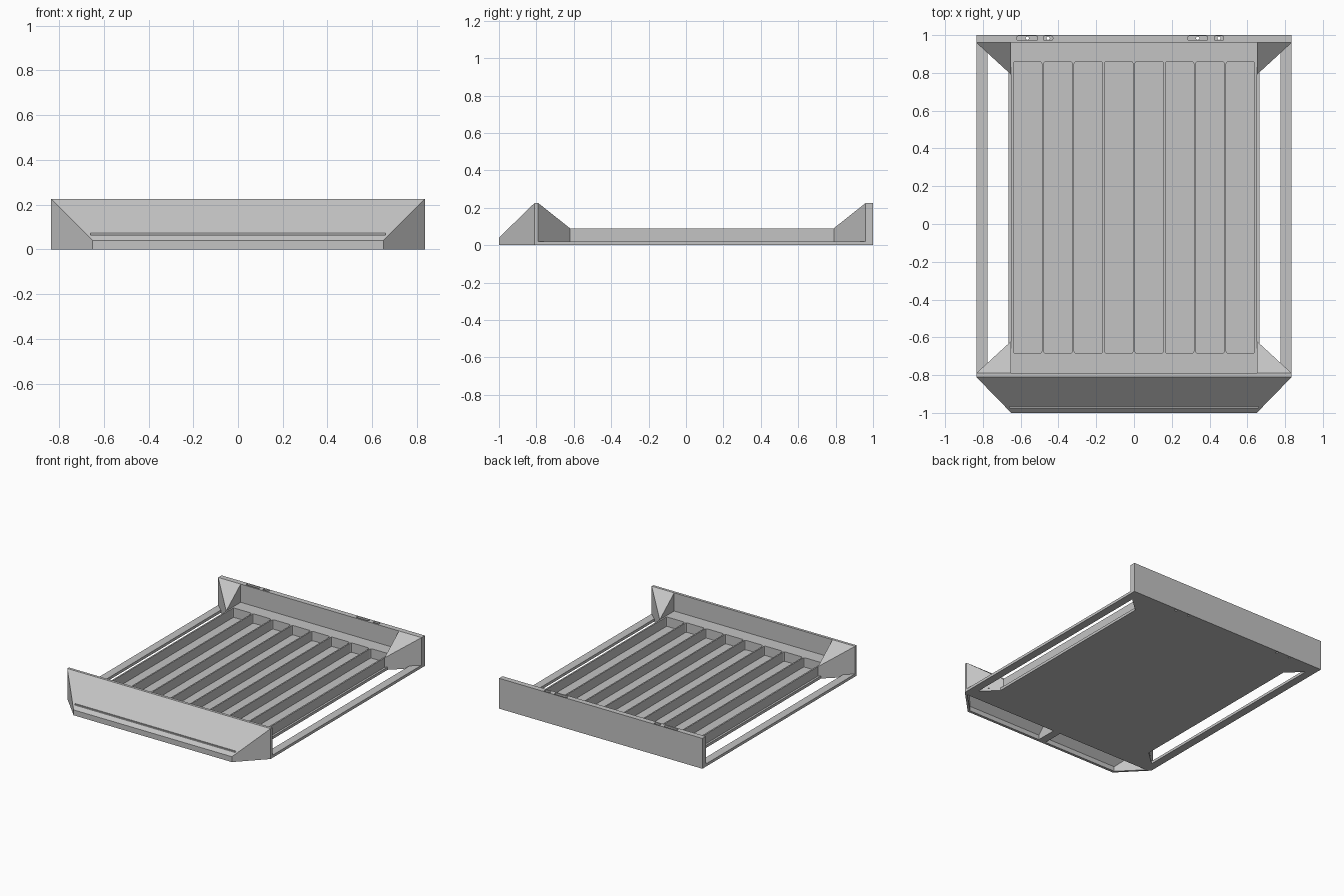
import bpy
import bmesh
from math import cos, sin, pi

cube = bpy.data.objects.get("Cube")
if cube:
    bpy.data.objects.remove(cube, do_unlink=True)

grey = bpy.data.materials.new("plain grey")
grey.use_nodes = True
grey.diffuse_color = (0.55, 0.55, 0.55, 1)
grey.node_tree.nodes["Principled BSDF"].inputs["Base Color"].default_value = grey.diffuse_color

HALF_W, TOP = 0.835, 0.225
TRAY_W, TRAY_H, FLOOR = 0.65, 0.09, 0.02
FRONT, BACK = -0.81, 0.96
FRONT_IN = FRONT + 0.02


def solids(name, groups):
    """One object holding the convex solid spanned by each group of points."""
    mesh = bpy.data.meshes.new(name)
    bm = bmesh.new()
    for points in groups:
        verts = [bm.verts.new(p) for p in points]
        bmesh.ops.convex_hull(bm, input=verts)
    bmesh.ops.dissolve_limit(bm, angle_limit=0.01, verts=bm.verts, edges=bm.edges)
    bmesh.ops.recalc_face_normals(bm, faces=bm.faces)
    bm.to_mesh(mesh)
    bm.free()
    mesh.materials.append(grey)
    obj = bpy.data.objects.new(name, mesh)
    bpy.context.collection.objects.link(obj)
    return obj


def prism(outline, z0, z1):
    return [(x, y, z) for x, y in outline for z in (z0, z1)]


def box(x0, x1, y0, y1, z0, z1):
    return prism([(x, y) for x in (x0, x1) for y in (y0, y1)], z0, z1)


def rounded(x0, x1, y0, y1, z0, z1, r):
    outline = []
    for cx, cy, start in ((x1 - r, y1 - r, 0), (x0 + r, y1 - r, 1),
                          (x0 + r, y0 + r, 2), (x1 - r, y0 + r, 3)):
        for k in range(3):
            a = (start + k / 2) * pi / 2
            outline.append((cx + r * cos(a), cy + r * sin(a)))
    return prism(outline, z0, z1)


def cut(obj, groups):
    cutter = solids("cutter", groups)
    cutter.hide_render = True
    mod = obj.modifiers.new("cut", "BOOLEAN")
    mod.operation, mod.solver, mod.object = "DIFFERENCE", "EXACT", cutter
    bpy.context.view_layer.objects.active = obj
    bpy.ops.object.modifier_apply(modifier=mod.name)
    bpy.data.objects.remove(cutter, do_unlink=True)


# base plate halves, each with a long opening beside the tray
for side, s in (("left", 1), ("right", -1)):
    base = solids(f"base_{side}", [box(0, s * HALF_W, FRONT, BACK, 0, FLOOR)])
    inner, outer = s * 0.665, s * 0.775
    opening = [(inner, 0.805), (outer, 0.905), (outer, -0.735), (inner, -0.635)]
    cut(base, [prism(opening, -0.1, 0.1)])

    # corner braces
    for end, wall, d in (("front", FRONT_IN, 1), ("back", BACK, -1)):
        foot = wall + d * 0.17
        solids(f"{end}_{side}_brace", [[
            (s * HALF_W, wall, FLOOR), (s * TRAY_W, wall, FLOOR), (s * TRAY_W, foot, FLOOR),
            (s * HALF_W, wall, TOP), (s * TRAY_W, wall, TOP), (s * TRAY_W, foot, TRAY_H)]])

# tray with eight long compartments
tray = solids("tray", [box(-TRAY_W, TRAY_W, FRONT_IN, BACK, FLOOR - 0.005, TRAY_H)])
pitch = 0.161
cut(tray, [rounded((i - 4) * pitch + 0.005, (i - 3) * pitch - 0.005,
                   -0.685, 0.86, -0.1, 0.2, 0.012) for i in range(8)])

# end walls
solids("front_wall", [box(-HALF_W, HALF_W, FRONT, FRONT_IN, 0, TOP)])
back_wall = solids("back_wall", [box(-HALF_W, HALF_W, BACK, 1, 0, TOP)])

# slots in the top of the back wall, each with a hole through to the bottom
slots = ((-0.62, -0.51), (-0.48, -0.43), (0.285, 0.39), (0.425, 0.475))
cut(back_wall, [rounded(a, b, 0.973, 0.994, 0.17, 0.3, 0.006) for a, b in slots])
cut(back_wall, [rounded((a + b) / 2 - 0.009, (a + b) / 2 + 0.009, 0.975, 0.992, -0.1, 0.3, 0.008)
                for a, b in slots])

# sloping nose
nose = []
for s in (-1, 1):
    nose += [(s * HALF_W, FRONT, 0), (s * HALF_W, FRONT, TOP),
             (s * TRAY_W, -1, 0), (s * TRAY_W, -1, 0.04)]
nose = solids("nose", [nose])

# hollow underside on both sides of the centre rib
for s in (-1, 1):
    pocket = []
    for x_back, x_front in ((0.03, 0.03), (0.8, 0.645)):
        pocket += [(s * x_back, -0.825, -0.01), (s * x_back, -0.825, 0.185),
                   (s * x_front, -0.98, -0.01), (s * x_front, -0.98, 0.035)]
    cut(nose, [pocket])

# fine groove along the nose
cut(nose, [box(-0.66, 0.66, -1.02, -0.963, 0.064, 0.072)])
